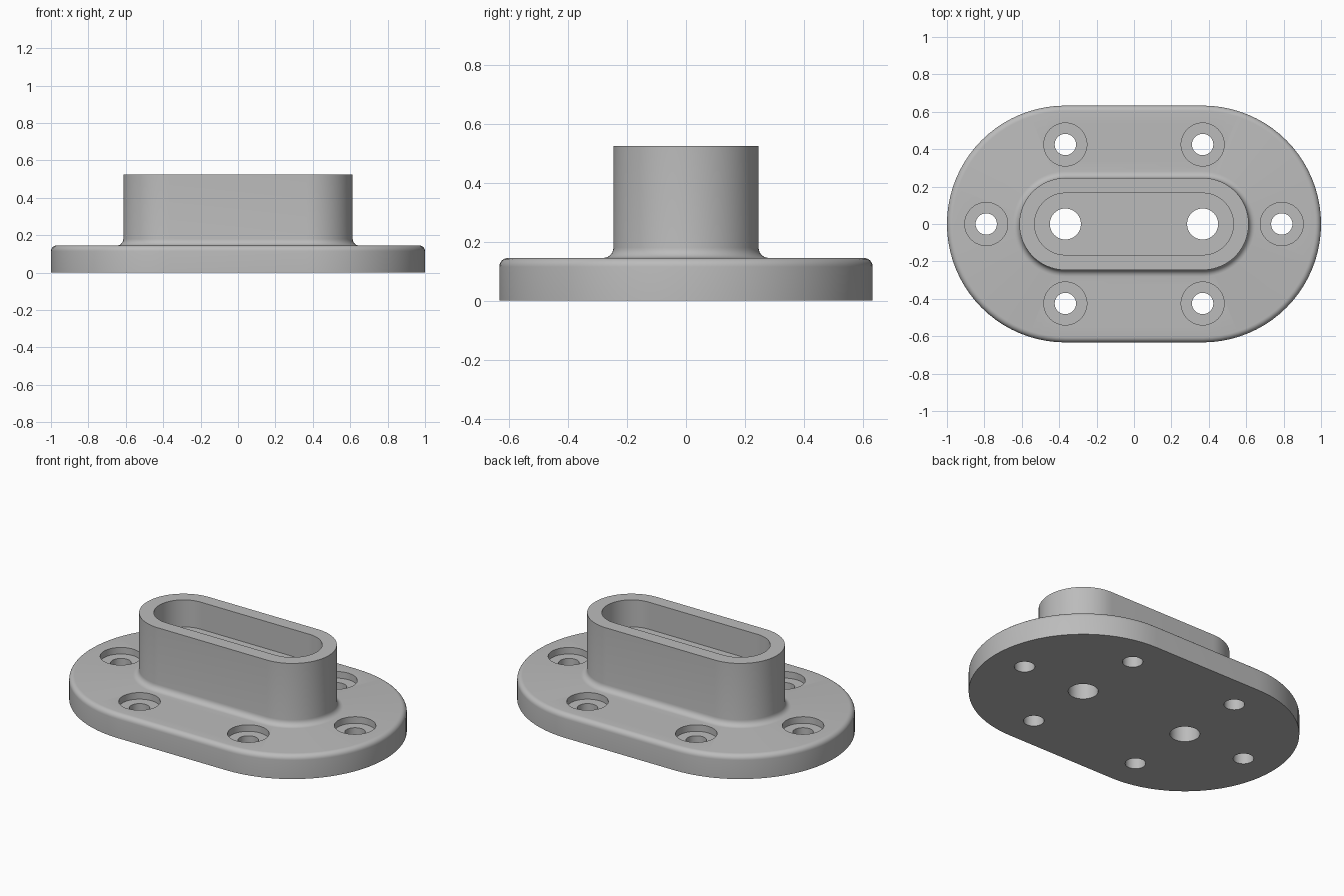
import bpy, bmesh, math

if "Cube" in bpy.data.objects:
    bpy.data.objects.remove(bpy.data.objects["Cube"], do_unlink=True)

HALF = 0.367        # half the distance between the end-arc centres
PLATE_R, BOSS_R, POCKET_R = 0.633, 0.246, 0.165
PLATE_TOP, BOSS_TOP, POCKET_FLOOR = 0.145, 0.525, 0.36
EDGE, FILLET = 0.03, 0.035
ARC = 40            # segments in each end arc
STEPS = 6           # segments in each rounded edge

grey = bpy.data.materials.new("light grey")
grey.use_nodes = True
colour = (0.5, 0.5, 0.5, 1)
grey.diffuse_color = colour
grey.node_tree.nodes["Principled BSDF"].inputs["Base Color"].default_value = colour


def finish(name, bm):
    bmesh.ops.recalc_face_normals(bm, faces=bm.faces)
    mesh = bpy.data.meshes.new(name)
    bm.to_mesh(mesh)
    bm.free()
    mesh.materials.append(grey)
    obj = bpy.data.objects.new(name, mesh)
    bpy.context.collection.objects.link(obj)
    return obj


def slot_ring(bm, radius, z):
    """Ring of vertices around a straight-sided slot with round ends."""
    ring = []
    for side in (1, -1):
        for i in range(ARC + 1):
            a = math.pi * (i / ARC - 0.5)
            ring.append(bm.verts.new((side * (HALF + radius * math.cos(a)),
                                      side * radius * math.sin(a), z)))
    return ring


def quarter(radius, z, size, start):
    """Points of a quarter circle running through a rounded edge."""
    angles = [start + math.pi / 2 * i / STEPS for i in range(STEPS + 1)]
    return [(radius + size * math.cos(a), z + size * math.sin(a)) for a in angles]


# Flange body: plate, rounded rim, filleted boss and pocket in one profile
profile = [(PLATE_R, 0)]
profile += quarter(PLATE_R - EDGE, PLATE_TOP - EDGE, EDGE, 0)
profile += reversed(quarter(BOSS_R + FILLET, PLATE_TOP + FILLET, FILLET, math.pi))
profile += [(BOSS_R, BOSS_TOP), (POCKET_R, BOSS_TOP), (POCKET_R, POCKET_FLOOR)]
bm = bmesh.new()
rings = [slot_ring(bm, r, z) for r, z in profile]
for low, high in zip(rings, rings[1:]):
    for i in range(len(low)):
        j = (i + 1) % len(low)
        bm.faces.new((low[i], low[j], high[j], high[i]))
bm.faces.new(rings[0])
bm.faces.new(rings[-1])
flange = finish("mounting_flange", bm)


def cut(x, y, radii_heights):
    """Bore a stepped round hole, given (radius, height) profile points."""
    sides = 48
    bm = bmesh.new()
    rings = [[bm.verts.new((x + r * math.cos(math.tau * i / sides),
                            y + r * math.sin(math.tau * i / sides), z))
              for i in range(sides)] for r, z in radii_heights]
    for low, high in zip(rings, rings[1:]):
        for i in range(sides):
            j = (i + 1) % sides
            bm.faces.new((low[i], low[j], high[j], high[i]))
    bm.faces.new(rings[0])
    bm.faces.new(rings[-1])
    cutter = finish("hole_cutter", bm)
    cutter.hide_render = True
    mod = flange.modifiers.new("hole", 'BOOLEAN')
    mod.operation, mod.solver, mod.object = 'DIFFERENCE', 'EXACT', cutter
    bpy.context.view_layer.objects.active = flange
    bpy.ops.object.modifier_apply(modifier=mod.name)
    bpy.data.objects.remove(cutter, do_unlink=True)


# Through holes in the pocket floor
for side in (-1, 1):
    cut(side * HALF, 0, [(0.083, -0.1), (0.083, 0.7)])

# Counterbored screw holes around the plate
bore_floor = PLATE_TOP - 0.04
screw = [(0.057, -0.1), (0.057, bore_floor), (0.115, bore_floor), (0.115, 0.3)]
for side in (-1, 1):
    cut(side * 0.79, 0, screw)
    for y in (-0.425, 0.425):
        cut(side * HALF, y, screw)

# Smooth curved walls, keep hard edges crisp
bpy.ops.object.select_all(action='DESELECT')
flange.select_set(True)
bpy.context.view_layer.objects.active = flange
bpy.ops.object.shade_smooth_by_angle(angle=math.radians(30))
